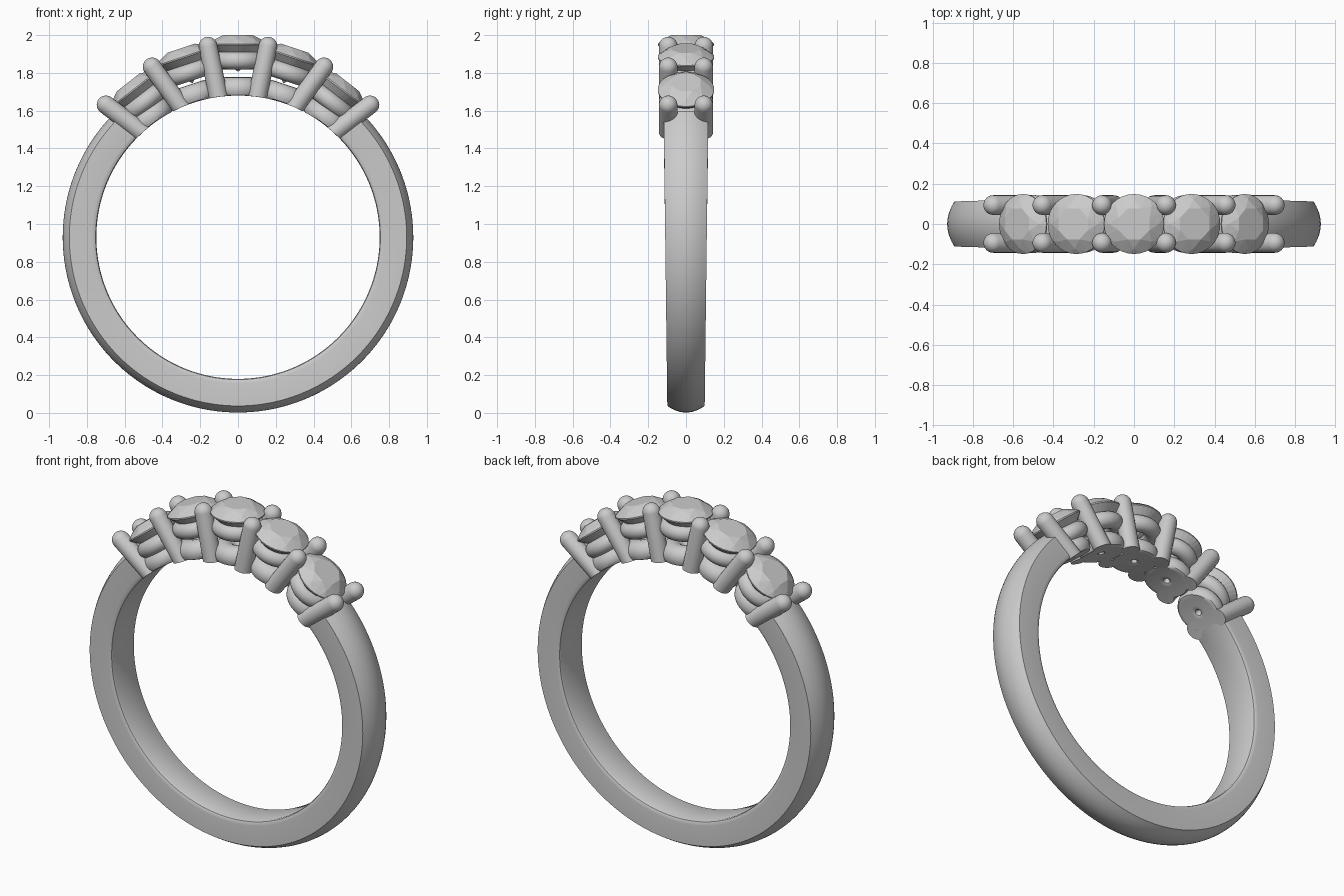
import bpy, bmesh, math
from mathutils import Matrix, Vector

if "Cube" in bpy.data.objects:
    bpy.data.objects.remove(bpy.data.objects["Cube"])

CZ, BORE, CREST = 0.93, 0.75, 0.928      # finger hole centre, bore and outer radius


def finish(bm, name, smooth=True):
    bmesh.ops.recalc_face_normals(bm, faces=bm.faces)
    me = bpy.data.meshes.new(name)
    bm.to_mesh(me)
    bm.free()
    ob = bpy.data.objects.new(name, me)
    bpy.context.collection.objects.link(ob)
    if smooth:
        bpy.ops.object.select_all(action='DESELECT')
        ob.select_set(True)
        bpy.context.view_layer.objects.active = ob
        bpy.ops.object.shade_smooth_by_angle(angle=math.radians(35))
    return ob


def trim_to_bore(bm):
    # flatten anything inside the finger hole onto its cylinder
    for v in bm.verts:
        d = Vector((v.co.x, 0, v.co.z - CZ))
        if d.length < BORE:
            d = d.normalized() * BORE
            v.co.x, v.co.z = d.x, d.z + CZ


def place(pos_angle, radius, tilt):
    a = math.radians(pos_angle)
    return (Matrix.Translation((math.sin(a) * radius, 0, CZ + math.cos(a) * radius))
            @ Matrix.Rotation(math.radians(tilt), 4, 'Y'))


def lathe(profile, mat, name, closed, n=40):
    # revolve (radius, height) points about local z
    bm = bmesh.new()
    rings = []
    for r, z in profile:
        if r < 1e-5:
            rings.append([bm.verts.new((0, 0, z))] * n)
        else:
            rings.append([bm.verts.new((r * math.cos(i * math.tau / n),
                                        r * math.sin(i * math.tau / n), z)) for i in range(n)])
    if closed:
        rings.append(rings[0])
    for a, b in zip(rings, rings[1:]):
        for i in range(n):
            j = (i + 1) % n
            bm.faces.new(list(dict.fromkeys((a[i], a[j], b[j], b[i]))))
    bm.transform(mat)
    trim_to_bore(bm)
    return finish(bm, name)


def ring_profile(major, minor, height, n=24):
    return [(major + minor * math.cos(k * math.tau / n),
             height + minor * math.sin(k * math.tau / n)) for k in range(n)]


# Shank: domed outside, flat sides, softened bore edges, tapering to the base
def shank():
    bm = bmesh.new()
    dome = [(CREST - 0.035 * (k / 6) ** 2, k / 6) for k in range(-6, 7)]
    inner = [(0.775, 1), (0.762, .98), (0.754, .94), (BORE, .86)]
    prof = dome + inner + [(r, -y) for r, y in reversed(inner)]
    rings, steps = [], 128
    for i in range(steps + 1):
        t = math.radians(44 + 272 * i / steps)
        w = 0.108 - 0.011 * math.cos(math.pi - t) + 0.002
        rings.append([bm.verts.new((math.sin(t) * r, y * w, CZ + math.cos(t) * r))
                      for r, y in prof])
    m = len(prof)
    for a, b in zip(rings, rings[1:]):
        for i in range(m):
            bm.faces.new((a[i], a[(i + 1) % m], b[(i + 1) % m], b[i]))
    bm.faces.new(rings[0])
    bm.faces.new(rings[-1])
    finish(bm, "shank")


# Brilliant-cut stone, table at local z = 0
def stone(mat, name):
    bm = bmesh.new()

    def ring(n, r, z, off=0.0):
        for i in range(n):
            a = (i + off) * math.tau / n
            bm.verts.new((r * math.cos(a), r * math.sin(a), z))
    ring(8, 0.083, 0, 0.5)
    ring(8, 0.123, -0.023)
    ring(32, 0.149, -0.046)
    ring(32, 0.149, -0.053)
    ring(8, 0.075, -0.125)
    bm.verts.new((0, 0, -0.195))
    bmesh.ops.convex_hull(bm, input=bm.verts)
    bmesh.ops.dissolve_limit(bm, angle_limit=0.01, verts=bm.verts, edges=bm.edges)
    bm.transform(mat)
    finish(bm, name, smooth=False)


shank()

# Five heads: stone, upper seat ring, lower gallery ring
heads = [(0, 1.07, 0), (16.8, 1.045, 18.5), (35.3, 1.005, 38)]
for k, (ang, rad, tilt) in enumerate(heads):
    for s in ((1,) if k == 0 else (1, -1)):
        tag = f"{k}_{'right' if s > 0 else 'left'}"
        top = place(s * ang, rad, s * tilt)
        stone(top, "stone_" + tag)
        lathe(ring_profile(0.098, 0.046, -0.135), top, "seat_ring_" + tag, True)
        low = place(s * (ang + tilt) / 2, 0.785, s * tilt)
        lathe(ring_profile(0.072, 0.062, 0), low, "gallery_ring_" + tag, True)

# Round-tipped prongs: bottom and ball centre (x, z) on the right front, mirrored
prongs = [((0.106, 1.68), (0.159, 1.942)),
          ((0.308, 1.62), (0.455, 1.832)),
          ((0.515, 1.485), (0.699, 1.631))]
PR = 0.049
for k, (b, t) in enumerate(prongs):
    for sx in (1, -1):
        for sy in (1, -1):
            lo, hi = Vector((sx * b[0], sy * 0.094, b[1])), Vector((sx * t[0], sy * 0.094, t[1]))
            d = hi - lo
            mat = Matrix.Translation(lo) @ d.to_track_quat('Z', 'Y').to_matrix().to_4x4()
            prof = [(0, -0.04), (PR, -0.04)]
            prof += [(PR * math.cos(q * math.pi / 16), d.length + PR * math.sin(q * math.pi / 16))
                     for q in range(8)] + [(0, d.length + PR)]
            lathe(prof, mat, f"prong_{k}_{'right' if sx > 0 else 'left'}_"
                  f"{'back' if sy > 0 else 'front'}", False, 24)
